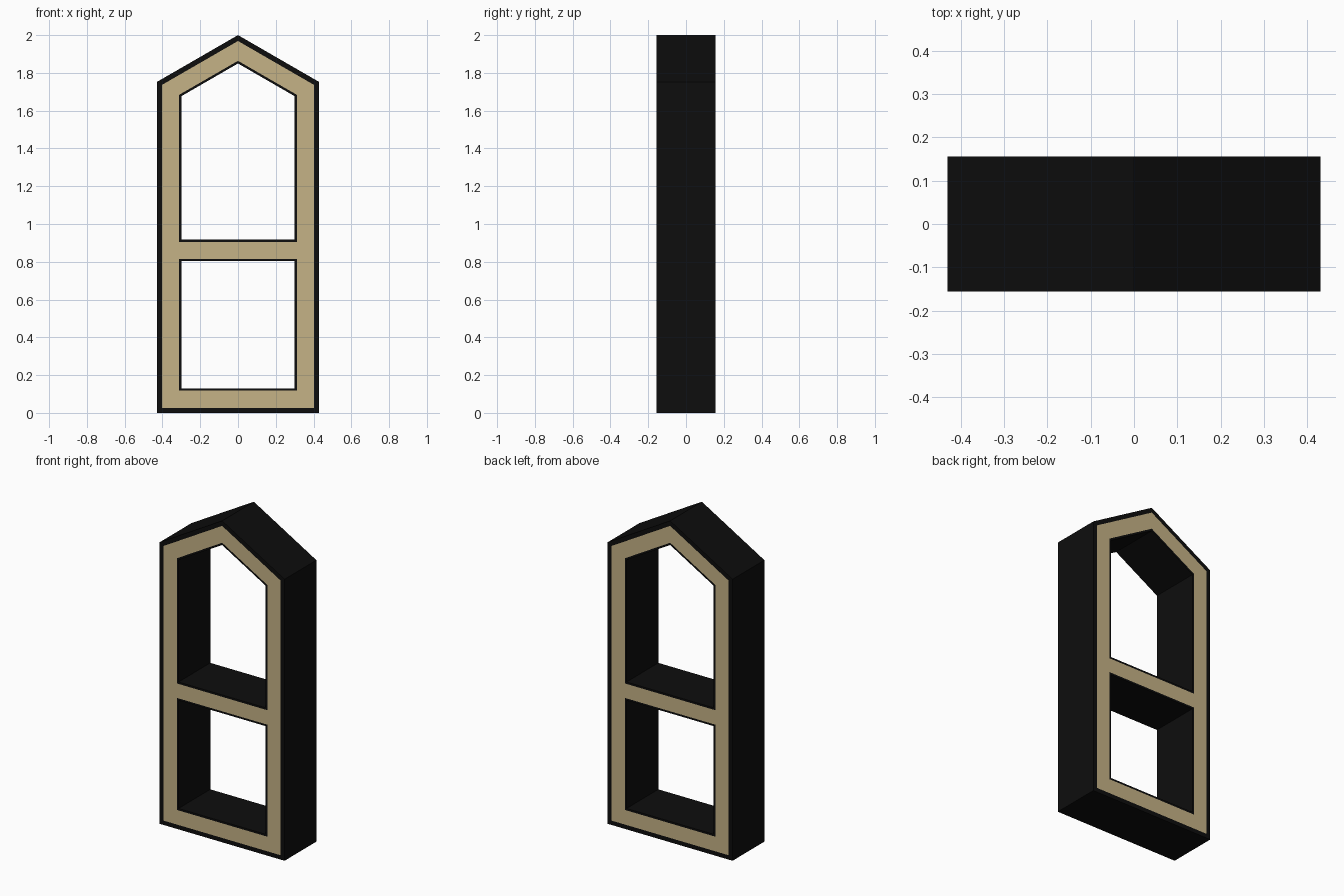
import bpy, bmesh, math

cube = bpy.data.objects.get("Cube")
if cube:
    bpy.data.objects.remove(cube, do_unlink=True)

HALF_W, HEIGHT, HALF_D = 0.43, 2.0, 0.156
PITCH = math.radians(30)
BAR_Z, BAR_HALF, LIP = 0.86, 0.045, 0.012    # crossbar centre, half height, dark edge
RIM, TRIM = 0.027, 0.118                     # insets of the outer and inner trim edges


def material(name, color):
    m = bpy.data.materials.new(name)
    m.use_nodes = True
    m.diffuse_color = (*color, 1)
    m.node_tree.nodes["Principled BSDF"].inputs["Base Color"].default_value = (*color, 1)
    return m


def gable(inset, bottom=None):
    """Gabled outline moved inward by inset: feet, right shoulder, peak, left shoulder."""
    x = HALF_W - inset
    peak = HEIGHT - inset / math.cos(PITCH)
    shoulder = peak - x * math.tan(PITCH)
    z = inset if bottom is None else bottom
    return [(-x, z), (x, z), (x, shoulder), (0, peak), (-x, shoulder)]


def lower_pane(inset, top):
    x = HALF_W - inset
    return [(-x, inset), (x, inset), (x, top), (-x, top)]


outlines = {
    "outer": gable(0),
    "rim": gable(RIM),
    "upper": gable(TRIM, BAR_Z + BAR_HALF),
    "lower": lower_pane(TRIM, BAR_Z - BAR_HALF),
    "upper_hole": gable(TRIM + LIP, BAR_Z + BAR_HALF + LIP),
    "lower_hole": lower_pane(TRIM + LIP, BAR_Z - BAR_HALF - LIP),
}

bm = bmesh.new()


def strip(a, b):
    """Quads joining two matching closed loops."""
    for i in range(len(a)):
        j = (i + 1) % len(a)
        bm.faces.new((a[i], a[j], b[j], b[i]))


# Front and back faces: dark rim, tan trim with crossbar, dark lips round the openings
sides = []
for y in (-HALF_D, HALF_D):
    v = {k: [bm.verts.new((x, y, z)) for x, z in pts] for k, pts in outlines.items()}
    sides.append(v)
    strip(v["outer"], v["rim"])
    strip(v["upper"], v["upper_hole"])
    strip(v["lower"], v["lower_hole"])
    a, u, l = v["rim"], v["upper"], v["lower"]
    for face in (
        (a[0], a[1], l[1], l[0]),                    # bottom rail
        (a[1], a[2], u[2], u[1], l[2], l[1]),        # stile
        (a[2], a[3], u[3], u[2]),                    # gable rails
        (a[3], a[4], u[4], u[3]),
        (a[4], a[0], l[0], l[3], u[0], u[4]),        # stile
        (l[3], l[2], u[1], u[0]),                    # crossbar
    ):
        bm.faces.new(face).material_index = 1

# Outer walls and the inside walls of both openings
for name in ("outer", "upper_hole", "lower_hole"):
    strip(sides[0][name], sides[1][name])

bmesh.ops.recalc_face_normals(bm, faces=bm.faces)
mesh = bpy.data.meshes.new("gabled_frame")
bm.to_mesh(mesh)
bm.free()
mesh.materials.append(material("black", (0.004, 0.004, 0.004)))
mesh.materials.append(material("tan", (0.56, 0.445, 0.24)))
bpy.context.collection.objects.link(bpy.data.objects.new("gabled_frame", mesh))
